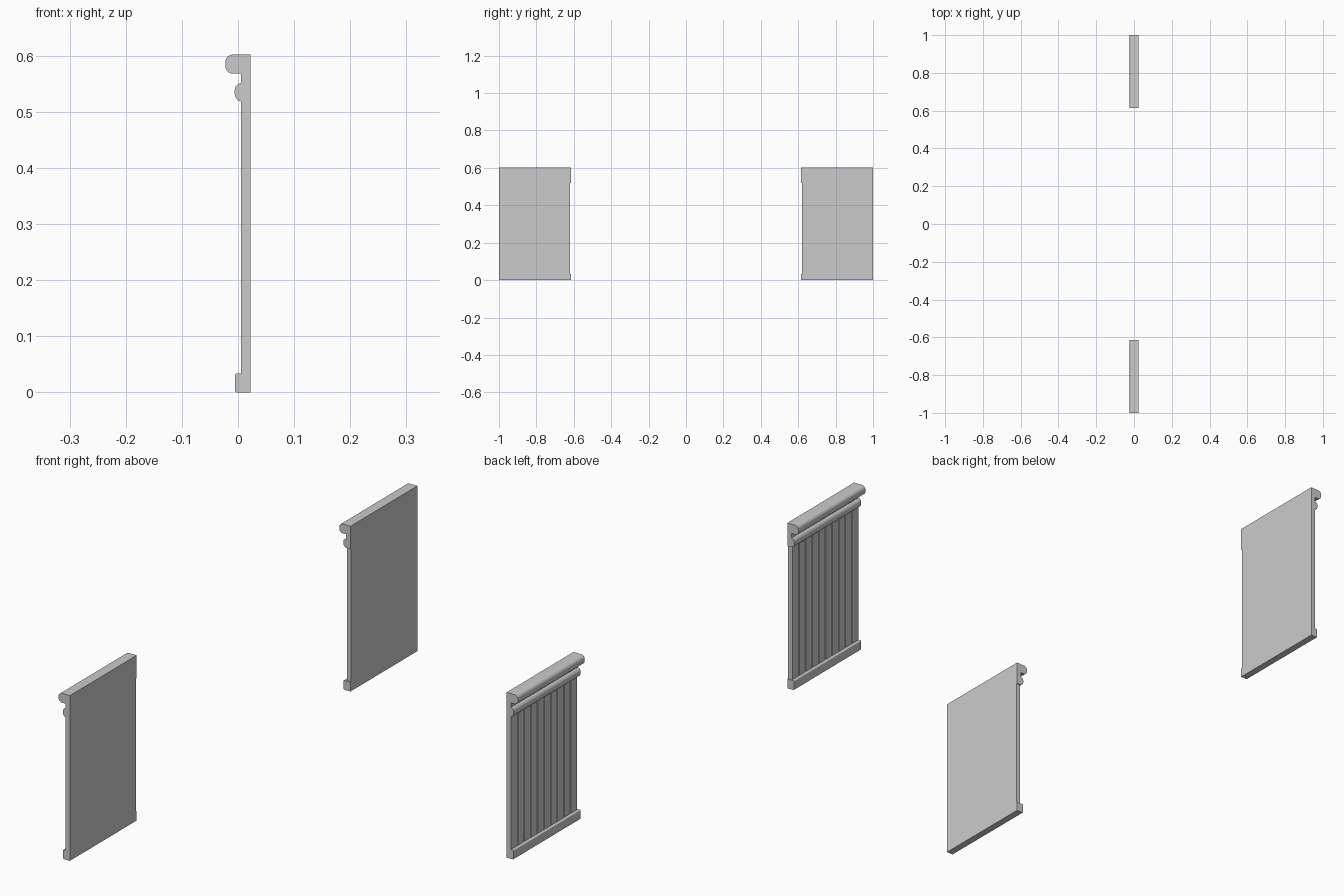
import bpy, bmesh, math

if "Cube" in bpy.data.objects:
    bpy.data.objects.remove(bpy.data.objects["Cube"])

BACK = 0.0225          # flat rear plane shared by all parts
Y0, Y1 = 0.615, 1.0    # inner and outer end of one panel


def prism(name, pts, to3d, lo, hi):
    """Extrude a 2D outline from lo to hi and mirror it across y = 0."""
    bm = bmesh.new()
    a = [bm.verts.new(to3d(u, v, lo)) for u, v in pts]
    b = [bm.verts.new(to3d(u, v, hi)) for u, v in pts]
    bm.faces.new(a)
    bm.faces.new(b)
    n = len(pts)
    for i in range(n):
        bm.faces.new((a[i], a[(i + 1) % n], b[(i + 1) % n], b[i]))
    bmesh.ops.recalc_face_normals(bm, faces=bm.faces)
    me = bpy.data.meshes.new(name)
    bm.to_mesh(me)
    bm.free()
    ob = bpy.data.objects.new(name, me)
    bpy.context.collection.objects.link(ob)
    mir = ob.modifiers.new("mirror", 'MIRROR')
    mir.use_axis = (False, True, False)
    mir.use_mirror_merge = False
    bpy.ops.object.select_all(action='DESELECT')
    ob.select_set(True)
    bpy.context.view_layer.objects.active = ob
    bpy.ops.object.shade_smooth_by_angle(angle=math.radians(30))
    return ob


def rail(name, x, z0, z1, r, steps=8):
    """Horizontal moulding with two rounded front corners of radius r."""
    pts = [(BACK, z0), (BACK, z1)]
    for cz, start in ((z1 - r, 90), (z0 + r, 180)):
        for i in range(steps + 1):
            t = math.radians(start + 90 * i / steps)
            pts.append((x + r + r * math.cos(t), cz + r * math.sin(t)))
    return prism(name, pts, lambda u, v, w: (u, w, v), Y0, Y1)


# Mouldings
rail("cap_rail", -0.0225, 0.568, 0.602, 0.0135)
rail("bead_rail", -0.006, 0.518, 0.552, 0.0145)
rail("base_rail", -0.005, 0.0, 0.034, 0.003, 3)

# Plain strip between the cap and the bead
prism("neck_strip", [(0.005, 0.552), (BACK, 0.552), (BACK, 0.568), (0.005, 0.568)],
      lambda u, v, w: (u, w, v), Y0, Y1)

# Beadboard panel with V grooves between the slats
FRONT, DEPTH, HALF, SLATS = 0.005, 0.003, 0.002, 10
inner = Y0 + 0.004
pitch = (Y1 - inner) / SLATS
outline = [(BACK, Y1), (BACK, inner), (FRONT, inner)]
for i in range(1, SLATS):
    y = inner + i * pitch
    outline += [(FRONT, y - HALF), (FRONT + DEPTH, y), (FRONT, y + HALF)]
outline.append((FRONT, Y1))
prism("beadboard_panel", outline, lambda u, v, w: (u, v, w), 0.034, 0.518)
